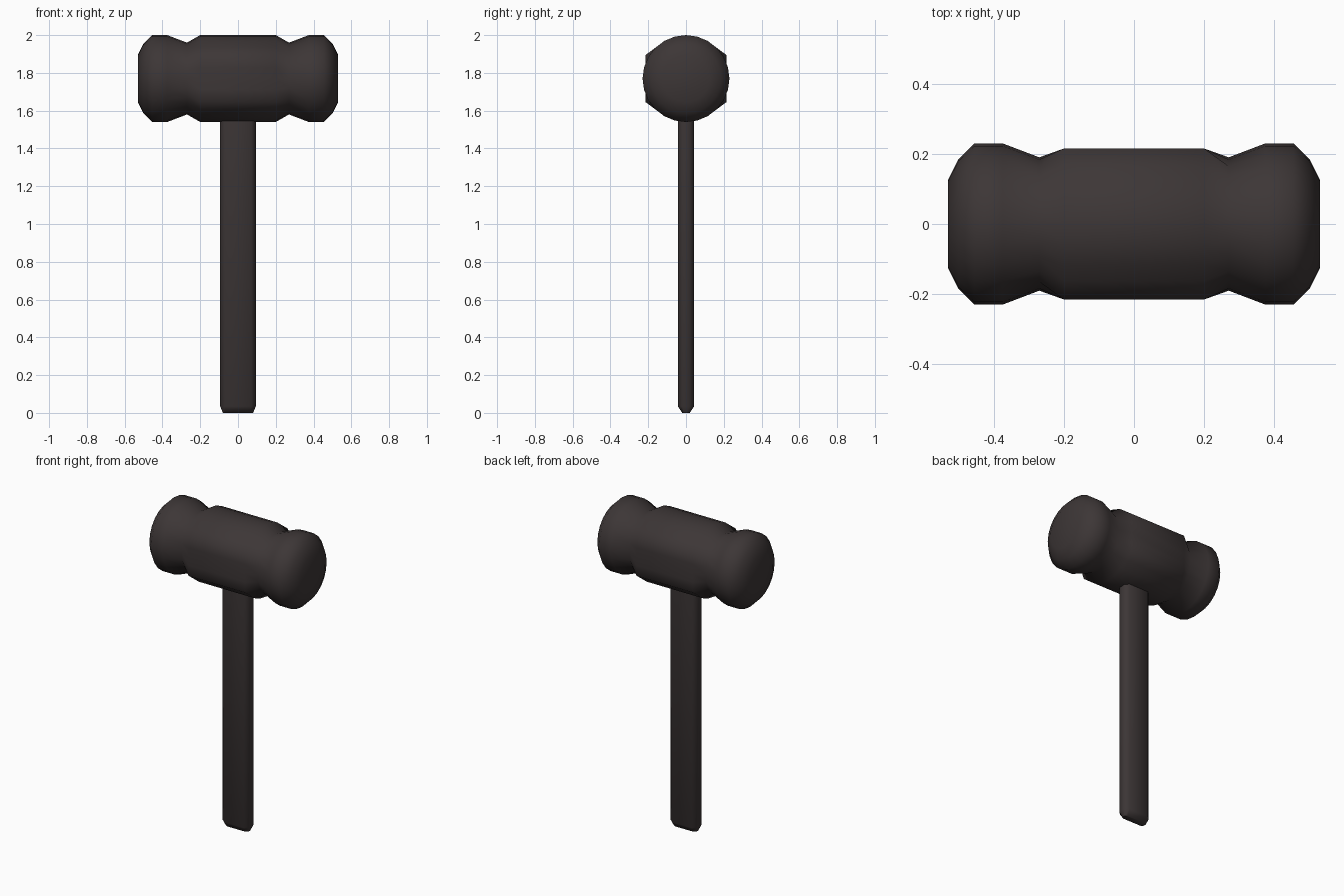
import bpy, bmesh, math

if "Cube" in bpy.data.objects:
    bpy.data.objects.remove(bpy.data.objects["Cube"])

iron = bpy.data.materials.new("dark iron")
iron.diffuse_color = (0.046, 0.037, 0.037, 1)
iron.use_nodes = True
iron.node_tree.nodes["Principled BSDF"].inputs["Base Color"].default_value = iron.diffuse_color


def loft(name, rings, angle):
    """Skin a list of equal-length point rings, cap both ends, shade smooth."""
    bm = bmesh.new()
    loops = [[bm.verts.new(p) for p in ring] for ring in rings]
    n = len(loops[0])
    for a, b in zip(loops, loops[1:]):
        for i in range(n):
            j = (i + 1) % n
            bm.faces.new((a[i], a[j], b[j], b[i]))
    bm.faces.new(loops[0][::-1])
    bm.faces.new(loops[-1])
    bmesh.ops.recalc_face_normals(bm, faces=bm.faces)
    mesh = bpy.data.meshes.new(name)
    bm.to_mesh(mesh)
    bm.free()
    mesh.materials.append(iron)
    obj = bpy.data.objects.new(name, mesh)
    bpy.context.collection.objects.link(obj)
    bpy.ops.object.select_all(action='DESELECT')
    obj.select_set(True)
    bpy.context.view_layer.objects.active = obj
    bpy.ops.object.shade_smooth_by_angle(angle=math.radians(angle))
    return obj


# Hammer head: round faces and necks, with a flat-cheeked middle block
SEG, AXIS = 24, 1.77


def head_ring(x, radius, cheeks=False):
    ring = []
    for i in range(SEG):
        t = 2 * math.pi * i / SEG
        c = abs(math.cos(t))
        r = 0.215 / c if cheeks and c > 0.86 else radius
        ring.append((x, r * math.cos(t), AXIS + r * math.sin(t)))
    return ring


profile = [(0.53, 0.125), (0.50, 0.185), (0.455, 0.23), (0.375, 0.23), (0.27, 0.19)]
head = [head_ring(-x, r) for x, r in profile]
head += [head_ring(-0.2, 0.23, True), head_ring(0.2, 0.23, True)]
head += [head_ring(x, r) for x, r in reversed(profile)]
loft("hammer_head", head, 60)


# Handle: flat bar with chamfered corners and a tapered butt
def handle_ring(z, w, d, cx, cy):
    quarter = [(w, d - cy), (w - cx, d)]
    pts = quarter + [(-x, y) for x, y in reversed(quarter)]
    pts += [(-x, -y) for x, y in pts]
    return [(x, y, z) for x, y in pts]


loft("handle", [handle_ring(0, 0.08, 0.02, 0.015, 0.01),
                handle_ring(0.035, 0.094, 0.043, 0.024, 0.022),
                handle_ring(1.62, 0.094, 0.043, 0.024, 0.022)], 60)
